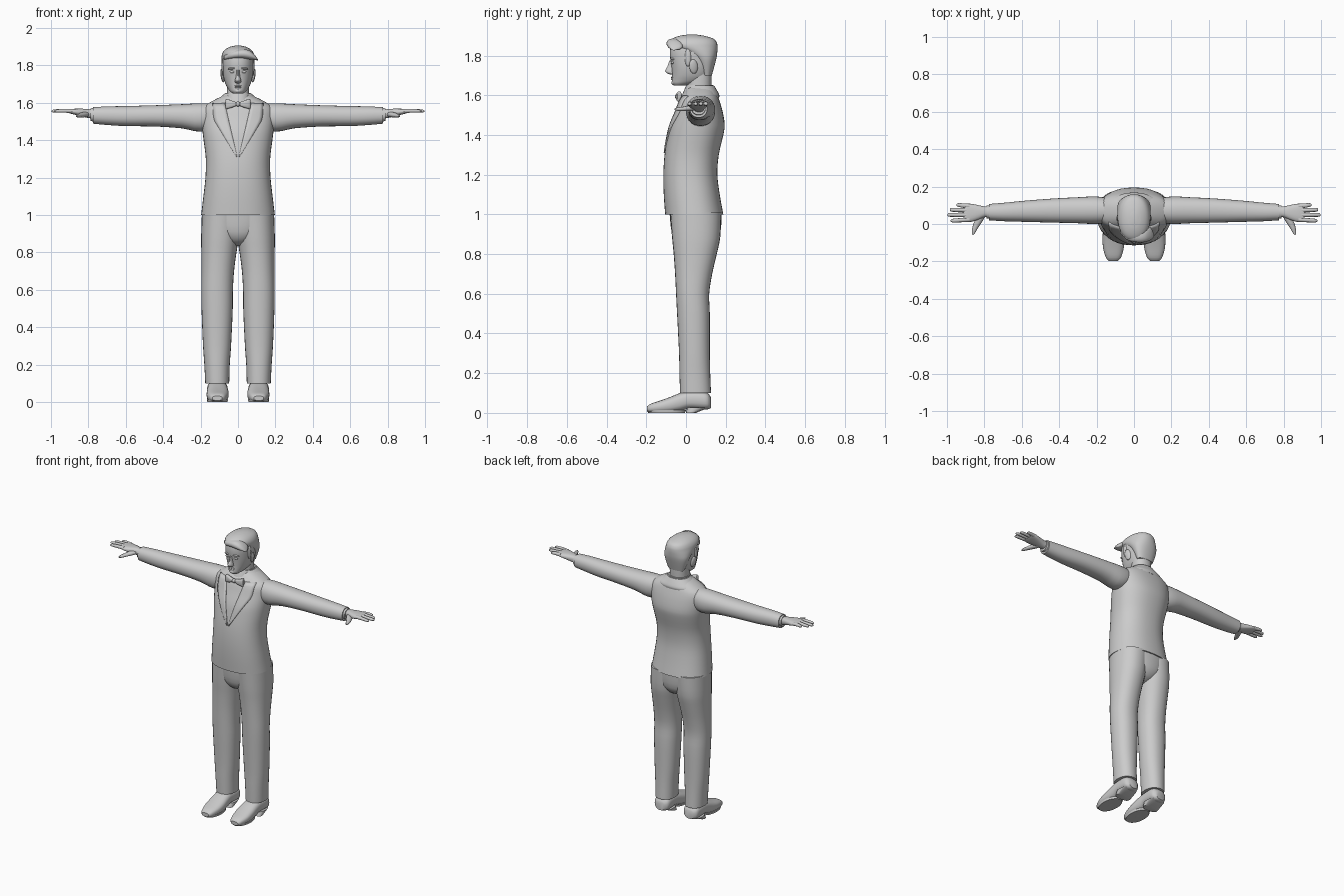
import bpy, bmesh, math
from mathutils import Vector, Matrix

mat = bpy.data.materials.new("plain grey")
mat.diffuse_color = (0.6, 0.6, 0.6, 1)


def finish(bm, name, mirror=False, angle=40):
    bmesh.ops.recalc_face_normals(bm, faces=bm.faces)
    me = bpy.data.meshes.new(name)
    bm.to_mesh(me)
    bm.free()
    ob = bpy.data.objects.new(name, me)
    bpy.context.collection.objects.link(ob)
    me.materials.append(mat)
    if mirror:
        m = ob.modifiers.new("mirror", "MIRROR")
        m.use_mirror_merge = False
    bpy.ops.object.select_all(action="DESELECT")
    ob.select_set(True)
    bpy.context.view_layer.objects.active = ob
    bpy.ops.object.shade_smooth_by_angle(angle=math.radians(angle))
    return ob


def resample(rings, steps):
    """Smooth in-between rings with Hermite slopes along the first value."""
    n, out = len(rings), []

    def slope(i, k):
        a, b = rings[max(i - 1, 0)], rings[min(i + 1, n - 1)]
        return (b[k] - a[k]) / ((b[0] - a[0]) or 1)

    for i in range(n - 1):
        a, b = rings[i], rings[i + 1]
        d = b[0] - a[0]
        for s in range(steps):
            t = s / steps
            row = [a[0] + d * t]
            for k in range(1, 5):
                row.append((2*t**3 - 3*t**2 + 1) * a[k] + (t**3 - 2*t*t + t) * d * slope(i, k)
                           + (3*t*t - 2*t**3) * b[k] + (t**3 - t*t) * d * slope(i + 1, k))
            out.append(row)
    return out + [list(rings[-1])]


def loft(name, rings, axis="z", n=28, p=2.2, steps=3, mirror=False, angle=40):
    """Rings are (position, low u, high u, low v, high v) along an axis."""
    bm = bmesh.new()
    loops = []
    for t, u0, u1, v0, v1 in resample(rings, steps):
        loop = []
        for i in range(n):
            a = 2 * math.pi * i / n
            c, s = math.cos(a), math.sin(a)
            u = (u0 + u1) / 2 + (u1 - u0) / 2 * math.copysign(abs(c) ** (2 / p), c)
            v = (v0 + v1) / 2 + (v1 - v0) / 2 * math.copysign(abs(s) ** (2 / p), s)
            loop.append(bm.verts.new({"z": (u, v, t), "x": (t, u, v), "y": (u, t, v)}[axis]))
        loops.append(loop)
    for a, b in zip(loops, loops[1:]):
        for i in range(n):
            j = (i + 1) % n
            bm.faces.new((a[i], a[j], b[j], b[i]))
    bm.faces.new(loops[0])
    bm.faces.new(loops[-1])
    return finish(bm, name, mirror, angle)


def sym(rows):
    return [(z, -w, w, y0, y1) for z, w, y0, y1 in rows]


def ball(name, loc, size, mirror=False, rot=(0, 0, 0)):
    bm = bmesh.new()
    bmesh.ops.create_uvsphere(bm, u_segments=14, v_segments=8, radius=1)
    r = Matrix.Rotation(rot[2], 4, "Z") @ Matrix.Rotation(rot[1], 4, "Y") @ Matrix.Rotation(rot[0], 4, "X")
    bm.transform(Matrix.Translation(loc) @ r @ Matrix.Diagonal((*size, 1)))
    return finish(bm, name, mirror)


def tube(name, pts, mirror=True, n=10):
    """Tapered limb through (x, y, z, radius in plan, half height)."""
    bm = bmesh.new()
    loops = []
    for k, q in enumerate(pts):
        a, b = pts[max(k - 1, 0)], pts[min(k + 1, len(pts) - 1)]
        d = (Vector(b[:3]) - Vector(a[:3])).normalized()
        side = d.cross(Vector((0, 0, 1))).normalized()
        up = side.cross(d)
        loops.append([bm.verts.new(Vector(q[:3]) + side * q[3] * math.cos(2 * math.pi * i / n)
                                   + up * q[4] * math.sin(2 * math.pi * i / n)) for i in range(n)])
    for a, b in zip(loops, loops[1:]):
        for i in range(n):
            j = (i + 1) % n
            bm.faces.new((a[i], a[j], b[j], b[i]))
    bm.faces.new(loops[0])
    bm.faces.new(loops[-1])
    return finish(bm, name, mirror, 60)


# jacket body
P = 2.3
JACKET = sym([(1.0, .197, -.105, .188), (1.1, .185, -.112, .17), (1.2, .174, -.114, .158),
              (1.3, .172, -.108, .165), (1.4, .184, -.092, .188), (1.45, .19, -.08, .195),
              (1.52, .195, -.052, .184), (1.575, .187, -.032, .168), (1.61, .135, -.012, .155),
              (1.64, .075, .008, .138)])
loft("jacket", JACKET, n=40, p=P)
FINE = resample(JACKET, 4)


def front(x, z):
    for a, b in zip(FINE, FINE[1:]):
        if z <= b[0]:
            break
    t = (z - a[0]) / (b[0] - a[0])
    w, y0, y1 = (a[k] + (b[k] - a[k]) * t for k in (2, 3, 4))
    return (y0 + y1) / 2 - (y1 - y0) / 2 * max(0, 1 - abs(x / w) ** P) ** (1 / P)


# lapels laid on the chest
bm = bmesh.new()
grid = []
for i in range(13):
    t = i / 12
    z = 1.31 + .285 * t
    inner = .004 + .066 * t
    outer = inner + (.075 * t / .7 if t < .7 else .075 - .05 * (t - .7))
    xs = [inner + (outer + .004 - inner) * k / 4 for k in range(5)]
    grid.append([bm.verts.new((x, front(x, z) - .001, z)) for x in xs])
for a, b in zip(grid, grid[1:]):
    for k in range(4):
        bm.faces.new((a[k], a[k + 1], b[k + 1], b[k]))
lapel = finish(bm, "lapels", True)
sol = lapel.modifiers.new("thickness", "SOLIDIFY")
sol.thickness, sol.offset = .01, 0

# collars
loft("jacket_collar", sym([(1.585, .14, -.03, .166), (1.60, .138, -.025, .168),
                           (1.625, .10, .0, .156), (1.648, .073, .012, .142)]), n=32)
loft("shirt_collar", sym([(1.58, .075, -.028, .13), (1.62, .07, -.012, .137), (1.652, .066, .002, .137)]), n=28)

# bow tie
loft("bow_wing", [(.006, -.048, -.028, 1.584, 1.602), (.03, -.052, -.026, 1.575, 1.61),
                  (.062, -.046, -.022, 1.566, 1.62), (.066, -.042, -.026, 1.57, 1.616)],
     "x", n=16, p=3, mirror=True)
ball("bow_knot", (0, -.042, 1.593), (.013, .014, .014))

# sleeves, cuffs
loft("sleeve", [(.12, .01, .135, 1.47, 1.595), (.2, .0, .147, 1.445, 1.597), (.3, .004, .143, 1.463, 1.592),
                (.45, .008, .135, 1.473, 1.586), (.6, .012, .123, 1.475, 1.582),
                (.7, .015, .113, 1.481, 1.58), (.775, .02, .107, 1.488, 1.576)], "x", mirror=True)
loft("shirt_cuff", [(.76, .027, .1, 1.497, 1.572), (.788, .029, .098, 1.502, 1.57)], "x", mirror=True)

# hands
loft("palm", [(.76, .04, .092, 1.512, 1.562), (.80, .036, .094, 1.518, 1.566), (.83, .024, .10, 1.525, 1.568),
              (.87, .012, .108, 1.535, 1.568), (.90, .012, .108, 1.543, 1.566), (.912, .018, .102, 1.548, 1.563)],
     "x", n=18, p=2.5, mirror=True)
for label, y, tip, spread in (("index", .024, .98, -.006), ("middle", .049, .998, 0),
                              ("ring", .073, .985, .003), ("little", .096, .95, .006)):
    tube(label + "_finger", [(.88, y, 1.555, .0125, .011), (.92, y + spread / 2, 1.557, .0115, .011),
                             (tip - .015, y + spread, 1.556, .0105, .009),
                             (tip - .004, y + spread, 1.555, .008, .006), (tip, y + spread, 1.555, .003, .003)])
tube("thumb", [(.805, .06, 1.54, .018, .016), (.83, .02, 1.535, .02, .014), (.848, -.015, 1.531, .015, .011),
               (.857, -.04, 1.53, .011, .009), (.862, -.058, 1.53, .004, .004)])

# trousers
loft("trouser_leg", [(.10, .047, .175, -.03, .126), (.2, .044, .18, -.033, .122), (.3, .037, .187, -.035, .12),
                     (.5, .028, .195, -.045, .12), (.6, .027, .196, -.05, .117), (.7, .021, .195, -.055, .132),
                     (.8, .008, .196, -.062, .155), (.88, -.005, .197, -.07, .172),
                     (1.01, -.02, .193, -.08, .178)], mirror=True)
loft("trouser_seat", sym([(.835, .03, .0, .09), (.86, .085, -.045, .14), (.91, .15, -.072, .172),
                          (1.01, .192, -.083, .18)]), n=32)

# shoes
loft("shoe", [(-.197, .085, .137, .008, .032), (-.18, .07, .15, .002, .045), (-.13, .055, .165, .0, .062),
              (-.08, .05, .168, .0, .08), (-.03, .053, .166, .008, .10), (.01, .056, .165, .02, .11),
              (.08, .055, .165, .018, .11), (.11, .06, .16, .018, .10), (.125, .078, .142, .024, .08)],
     "y", n=24, p=2.6, mirror=True)
loft("shoe_heel", [(.0, .058, .163, .0, .05), (.028, .054, .167, .006, .118)], n=24, p=2.8, steps=1, mirror=True)
loft("shoe_sole", [(.0, .056, .164, -.19, -.005), (.014, .054, .166, -.197, .0)], n=24, p=2.1, steps=1, mirror=True)

# neck and head
loft("neck", sym([(1.59, .062, -.01, .125), (1.65, .06, .005, .128), (1.75, .06, .01, .13)]))
loft("head", sym([(1.648, .026, -.06, .0), (1.66, .042, -.07, .05), (1.675, .054, -.071, .10),
                  (1.70, .067, -.07, .124), (1.74, .078, -.073, .137), (1.78, .082, -.079, .147),
                  (1.82, .083, -.081, .152), (1.86, .076, -.072, .148), (1.885, .056, -.045, .118),
                  (1.897, .02, .0, .07)]), n=32)

# face
loft("nose", sym([(1.704, .01, -.078, -.05), (1.711, .017, -.096, -.05), (1.722, .016, -.106, -.05),
                  (1.745, .010, -.094, -.05), (1.775, .009, -.084, -.05)]), n=14, p=2)
ball("eye", (.031, -.068, 1.765), (.014, .008, .007), True)
ball("brow", (.034, -.069, 1.783), (.022, .009, .006), True, (0, .1, .3))
ball("upper_lip", (0, -.067, 1.69), (.021, .01, .004))
ball("lower_lip", (0, -.066, 1.682), (.018, .01, .005))
ball("chin", (0, -.056, 1.663), (.022, .018, .013))
ball("ear", (.083, .038, 1.745), (.009, .022, .037), True, (.15, .12, .25))

# hair cap, sideburns and swept fringe
loft("hair", sym([(1.70, .058, .08, .13), (1.75, .076, .06, .144), (1.79, .087, .03, .154),
                  (1.82, .089, -.02, .158), (1.845, .088, -.075, .159), (1.865, .083, -.088, .155),
                  (1.885, .068, -.07, .138), (1.90, .04, -.03, .09), (1.906, .012, .01, .05)]), n=32)
ball("sideburn", (.08, .01, 1.79), (.008, .016, .045), True)
loft("fringe", [(-.075, -.045, -.02, 1.83, 1.85), (-.04, -.084, -.03, 1.835, 1.872), (.02, -.098, -.03, 1.838, 1.885),
                (.06, -.096, -.02, 1.832, 1.88), (.09, -.084, -.02, 1.828, 1.856),
                (.107, -.068, -.055, 1.826, 1.831)], "x", n=18)
